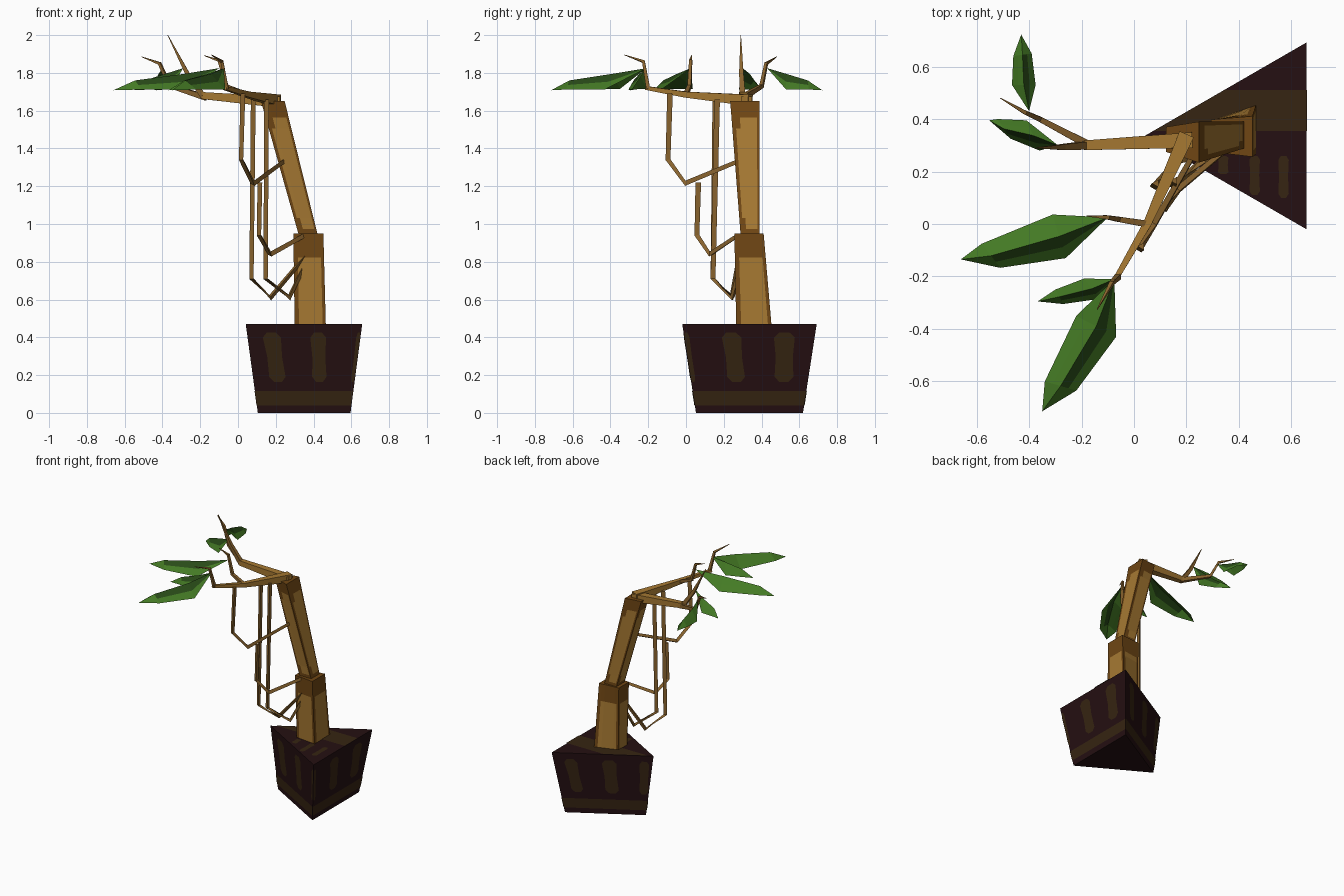
import bpy, bmesh, math
from mathutils import Vector as V

if "Cube" in bpy.data.objects:
    bpy.data.objects.remove(bpy.data.objects["Cube"])


def mat(name, *rgb):
    m = bpy.data.materials.new(name)
    m.diffuse_color = (*rgb, 1)
    m.use_nodes = True
    m.node_tree.nodes["Principled BSDF"].inputs["Base Color"].default_value = m.diffuse_color
    return m


POT = mat("dark pot", 0.018, 0.005, 0.006)
BROWN = mat("pot brown", 0.037, 0.018, 0.006)
LIGHT = mat("light bark", 0.38, 0.19, 0.032)
DARK = mat("dark bark", 0.16, 0.062, 0.007)
TWIG = mat("twig bark", 0.25, 0.125, 0.027)
GREEN = mat("leaf green", 0.058, 0.195, 0.018)
DEEP = mat("deep leaf green", 0.022, 0.07, 0.009)


def build(name, verts, faces, mats, idx=None, fix=True):
    me = bpy.data.meshes.new(name)
    me.from_pydata([tuple(v) for v in verts], [], faces)
    for m in mats:
        me.materials.append(m)
    if idx:
        for p, i in zip(me.polygons, idx):
            p.material_index = i
    if fix:
        bm = bmesh.new()
        bm.from_mesh(me)
        bmesh.ops.recalc_face_normals(bm, faces=bm.faces)
        bm.to_mesh(me)
        bm.free()
    ob = bpy.data.objects.new(name, me)
    bpy.context.collection.objects.link(ob)
    return ob


# Triangular tapered pot
def triangle(cx, r, z):
    return [V((cx + r * math.cos(a), 0.336 + r * math.sin(a), z))
            for a in (math.pi, -math.pi / 3, math.pi / 3)]


low, top = triangle(0.432, 0.327, 0), triangle(0.452, 0.411, 0.47)
build("pot", low + top,
      [(2, 1, 0), (3, 4, 5)] + [(i, (i + 1) % 3, 3 + (i + 1) % 3, 3 + i) for i in range(3)], [POT])


# Painted plates on the pot
def side_plate(name, side, uv):
    j = (side + 1) % 3
    a, b, c, d = low[side], low[j], top[side], top[j]
    n = (b - a).cross(c - a).normalized() * 0.003
    pts = [a.lerp(b, u).lerp(c.lerp(d, u), z / 0.47) + n for u, z in uv]
    build(name, pts, [tuple(range(len(pts)))], [BROWN], fix=False)


def blob(u0, u1, z0, z1, slant=0.0):
    w, h = u1 - u0, z1 - z0
    shape = [(.25, 0), (.75, 0), (1, .1), (.93, .5), (1, .9), (.75, 1), (.25, 1), (0, .9), (.07, .5), (0, .1)]
    return [(u0 + w * x - slant * (y - .5), z0 + h * y) for x, y in shape]


for s, spans in enumerate([[(.15, .31), (.57, .71), (.965, 1)],
                           [(0, .04), (.30, .45), (.70, .86)],
                           [(.12, .25), (.50, .65), (.88, .98)]]):
    side_plate("pot_band", s, [(0, .04), (1, .04), (1, .115), (0, .115)])
    for u0, u1 in spans:
        edge = u0 == 0 or u1 == 1
        side_plate("pot_patch", s, blob(u0, u1, .165, .425, 0 if edge else .03))


def soil_plate(name, pts):
    build(name, [(x, y, 0.473) for x, y in pts], [tuple(range(len(pts)))], [BROWN], fix=False)


soil_plate("soil_band", [(.075, .355), (.66, .355), (.66, .51), (.345, .51)])
for x, y in ((.32, .19), (.44, .11), (.55, .1)):
    soil_plate("soil_patch", blob(x, x + .04, y, .26))


# Trunk: tapered four-sided pieces with a light panel on every side
def trunk(name, bottom, upper, z0, z1, lit0, lit1):
    b, t = [V((*p, z0)) for p in bottom], [V((*p, z1)) for p in upper]
    verts, faces, idx = [], [], []
    us, vs = (0, .14, .3, .8, .9, 1), (0, lit0, lit0 + .08, lit1 - .08, lit1, 1)
    for i in range(4):
        j, k = (i + 1) % 4, len(verts)
        verts += [b[i].lerp(b[j], u).lerp(t[i].lerp(t[j], u), v) for v in vs for u in us]
        for r in range(5):
            for c in range(5):
                q = k + r * 6 + c
                faces.append((q, q + 1, q + 7, q + 6))
                lit = (1 <= r <= 3 and 1 <= c <= 3) and not (r != 2 and c == 1 and lit0 > 0.02)
                idx.append(1 if lit else 0)
    for ring, order in ((b, (3, 2, 1, 0)), (t, (0, 1, 2, 3))):
        k = len(verts)
        verts += ring
        faces.append(tuple(k + o for o in order))
        idx.append(0)
    build(name, verts, faces, [DARK, LIGHT], idx, fix=False)


trunk("lower_trunk", [(.30, .285), (.465, .266), (.465, .453), (.30, .395)],
      [(.293, .275), (.452, .256), (.452, .411), (.293, .398)], .46, .95, .01, .74)
trunk("upper_trunk", [(.325, .29), (.425, .29), (.425, .39), (.325, .39)],
      [(.122, .275), (.247, .234), (.247, .39), (.122, .37)], .93, 1.65, .06, .88)


# Branches, twigs and vines: tapered tubes through a few points
def tube(name, pts, radii, sides, m):
    pts = [V(p) for p in pts]
    verts, faces = [], []
    x = None
    for i, p in enumerate(pts):
        d = (pts[min(i + 1, len(pts) - 1)] - pts[max(i - 1, 0)]).normalized()
        ref = x if x else (V((0, 0, 1)) if abs(d.z) < .8 else V((1, 0, 0)))
        x = (ref - d * ref.dot(d)).normalized()
        y = d.cross(x)
        for k in range(sides):
            a = 2 * math.pi * (k + .5) / sides
            verts.append(p + (x * math.cos(a) + y * math.sin(a)) * radii[i])
    for i in range(len(pts) - 1):
        for k in range(sides):
            n = (k + 1) % sides
            faces.append((i * sides + k, i * sides + n, (i + 1) * sides + n, (i + 1) * sides + k))
    e = (len(pts) - 1) * sides
    faces += [tuple(range(sides)), tuple(range(e, e + sides))]
    build(name, verts, faces, [m])


tube("left_branch", [(.22, .32, 1.645), (-.19, .30, 1.68)], (.042, .026), 4, LIGHT)
tube("front_branch", [(.20, .34, 1.655), (.05, 0, 1.685), (-.07, -.21, 1.72)], (.042, .022, .014), 4, LIGHT)
tube("left_spike", [(-.18, .30, 1.67), (-.27, .293, 1.80), (-.372, .29, 2.0)], (.022, .016, .002), 4, TWIG)
tube("left_twig", [(-.17, .30, 1.67), (-.36, .40, 1.73), (-.415, .425, 1.85), (-.51, .48, 1.885)],
     (.022, .014, .011, .002), 4, TWIG)
tube("middle_twig", [(.05, 0, 1.685), (-.06, .018, 1.73), (-.10, .025, 1.865), (-.18, .03, 1.892)],
     (.018, .014, .011, .002), 4, TWIG)
tube("front_twig", [(-.06, -.20, 1.715), (-.085, -.225, 1.86), (-.14, -.325, 1.895)], (.015, .011, .002), 4, TWIG)

for path in ([(.03, -.085, 1.69), (.02, -.095, 1.34), (.08, 0, 1.215), (.25, .30, 1.34)],
             [(.085, .155, 1.66), (.075, .143, .71), (.17, .245, .61), (.39, .29, .87)],
             [(.12, .065, 1.22), (.115, .058, .94), (.17, .13, .84), (.35, .28, .94)],
             [(.155, .165, 1.66), (.15, .143, .71), (.27, .245, .61), (.35, .29, .78)]):
    tube("hanging_vine", path, (.017, .015, .016, .013), 3, TWIG)


# Folded leaves: base, lit edge (2 points), tip, shaded edge (2 points) seen from above
def leaf(name, base, l1, l2, tip, r1, r2):
    base, tip = V((*base, 1.825)), V((*tip, 1.708))
    verts, faces, idx = [], [], []
    rows = []
    for l, r, z in ((l1, r1, 1.795), (l2, r2, 1.76)):
        l, r = V((*l, 1.715)), V((*r, 1.712))
        m = (l + r) / 2
        m.z = z
        rows.append([l, m.lerp(l, .5), m, m.lerp(r, .5), r])
    verts = [base] + rows[0] + rows[1] + [tip]
    for c in range(4):
        faces += [(0, 1 + c, 2 + c), (1 + c, 6 + c, 7 + c, 2 + c), (6 + c, 11, 7 + c)]
        idx += [1 if c == 2 else 0, 1 if c == 2 else 0, 0]
    build(name, verts, faces, [GREEN, DEEP], idx, fix=False)


leaf("middle_leaf", (-.10, .025), (-.31, .036), (-.58, -.075), (-.66, -.135), (-.26, -.13), (-.51, -.167))
leaf("front_leaf", (-.075, -.21), (-.22, -.35), (-.34, -.60), (-.35, -.714), (-.068, -.43), (-.22, -.635))
leaf("front_small_leaf", (-.075, -.21), (-.19, -.208), (-.30, -.25), (-.367, -.295), (-.13, -.285), (-.27, -.305))
leaf("back_leaf", (-.40, .43), (-.465, .53), (-.46, .64), (-.43, .722), (-.375, .53), (-.39, .65))
leaf("left_leaf", (-.29, .30), (-.41, .395), (-.52, .40), (-.552, .395), (-.36, .28), (-.47, .325))
